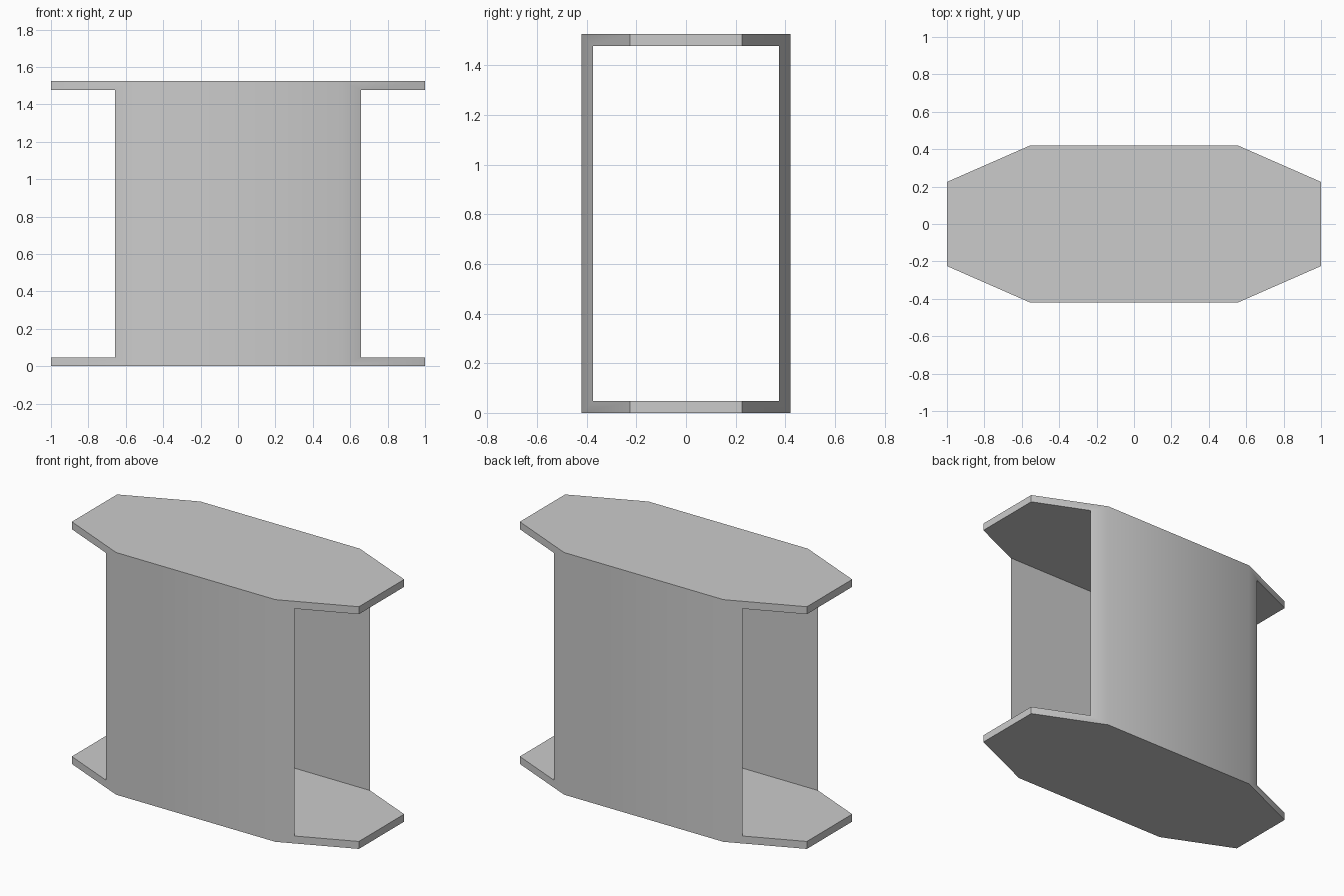
import bpy
import bmesh
from math import radians

old = bpy.data.objects.get("Cube")
if old:
    bpy.data.objects.remove(old, do_unlink=True)

HEIGHT, WALL = 1.525, 0.047
DEPTH = 0.42          # half depth of the long faces
LONG, END = 0.555, 0.225   # half length of long faces, half width of ends


def prism(name, outline, z0, z1):
    """Extrude a flat outline straight up from z0 to z1."""
    bm = bmesh.new()
    base = bm.faces.new([bm.verts.new((x, y, z0)) for x, y in outline])
    top = bmesh.ops.extrude_face_region(bm, geom=[base])["geom"]
    verts = [v for v in top if isinstance(v, bmesh.types.BMVert)]
    bmesh.ops.translate(bm, vec=(0, 0, z1 - z0), verts=verts)
    bmesh.ops.recalc_face_normals(bm, faces=bm.faces)
    mesh = bpy.data.meshes.new(name)
    bm.to_mesh(mesh)
    bm.free()
    obj = bpy.data.objects.new(name, mesh)
    bpy.context.collection.objects.link(obj)
    return obj


# Plain grey
grey = bpy.data.materials.new("light_grey")
grey.use_nodes = True
colour = (0.6, 0.6, 0.6, 1)
grey.diffuse_color = colour
grey.node_tree.nodes["Principled BSDF"].inputs["Base Color"].default_value = colour

# Stretched octagonal body
half = [(1, -END), (1, END), (LONG, DEPTH), (-LONG, DEPTH)]
body = prism("open_table_frame", half + [(-x, -y) for x, y in half], 0, HEIGHT)
body.data.materials.append(grey)

# Rectangular tunnel from end to end
w = DEPTH - WALL + 0.002
tunnel = prism("tunnel_cutter", [(-2, -w), (2, -w), (2, w), (-2, w)],
               WALL, HEIGHT - WALL)
tunnel.data.materials.append(grey)

cut = body.modifiers.new("tunnel", 'BOOLEAN')
cut.operation = 'DIFFERENCE'
cut.solver = 'EXACT'
cut.object = tunnel

bpy.ops.object.select_all(action='DESELECT')
body.select_set(True)
bpy.context.view_layer.objects.active = body
bpy.ops.object.modifier_apply(modifier=cut.name)
bpy.data.objects.remove(tunnel, do_unlink=True)

# Soft long corners, crisp everywhere else
bpy.ops.object.shade_smooth_by_angle(angle=radians(30))
